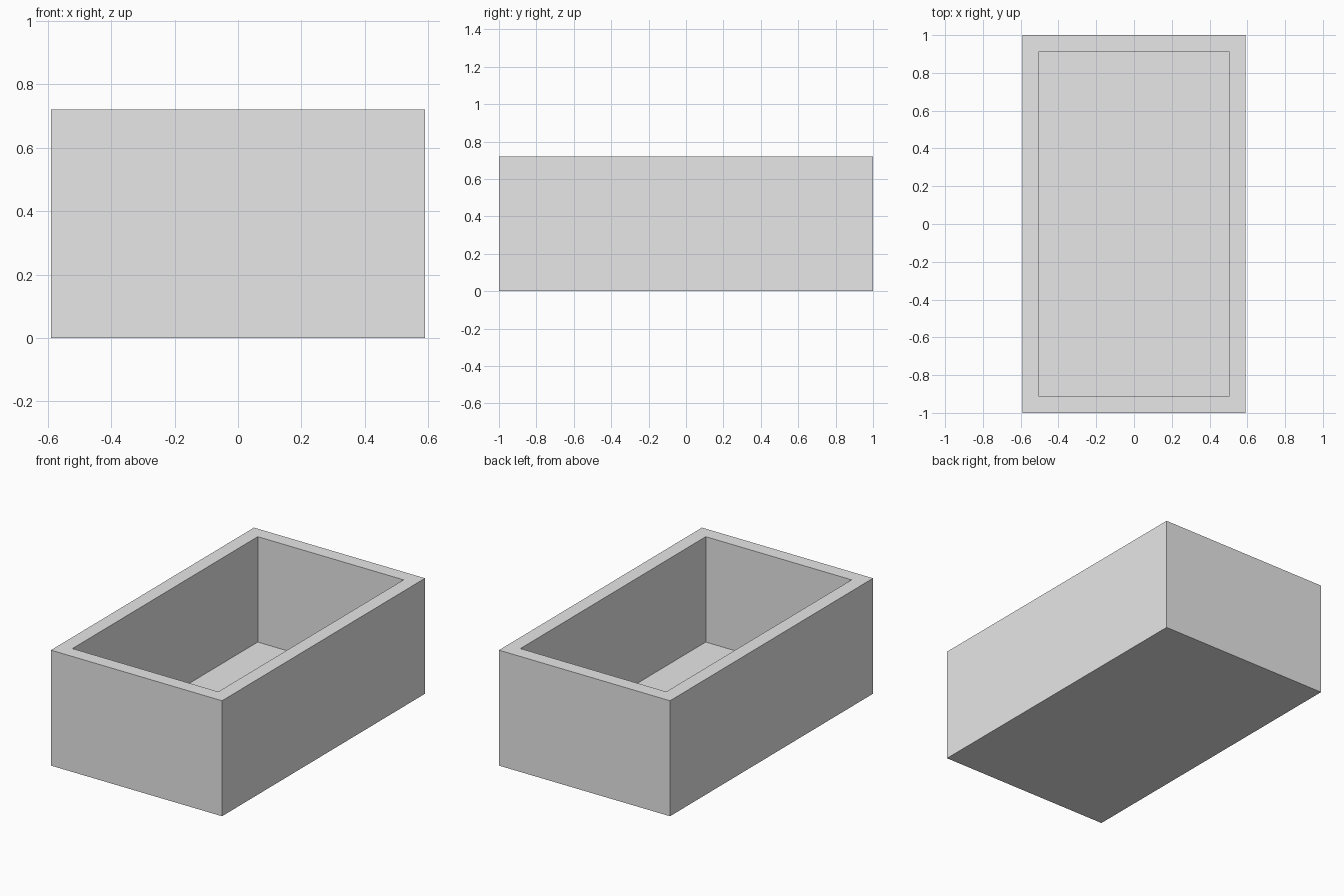
import bpy
import bmesh

W, L, H = 1.18, 2.0, 0.72      # outer size
WALL, FLOOR = 0.087, 0.063     # wall and floor thickness

old = bpy.data.objects.get("Cube")
if old:
    bpy.data.objects.remove(old, do_unlink=True)

# Plain light grey material
grey = bpy.data.materials.new("light_grey")
grey.use_nodes = True
color = (0.8, 0.8, 0.8, 1)
grey.diffuse_color = color
grey.node_tree.nodes["Principled BSDF"].inputs["Base Color"].default_value = color

# Solid block standing on the ground
bm = bmesh.new()
bmesh.ops.create_cube(bm, size=1)
for v in bm.verts:
    v.co = (v.co.x * W, v.co.y * L, (v.co.z + 0.5) * H)
bm.normal_update()

# Inset the top to leave the rim, then sink the cavity down to the floor
top = max(bm.faces, key=lambda f: f.calc_center_median().z)
bmesh.ops.inset_region(bm, faces=[top], thickness=WALL, use_even_offset=True)
cavity = bmesh.ops.extrude_discrete_faces(bm, faces=[top])["faces"]
bmesh.ops.translate(bm, verts=cavity[0].verts, vec=(0, 0, FLOOR - H))
bmesh.ops.recalc_face_normals(bm, faces=bm.faces)

mesh = bpy.data.meshes.new("open_box")
bm.to_mesh(mesh)
bm.free()
mesh.materials.append(grey)
bpy.context.collection.objects.link(bpy.data.objects.new("open_box", mesh))
